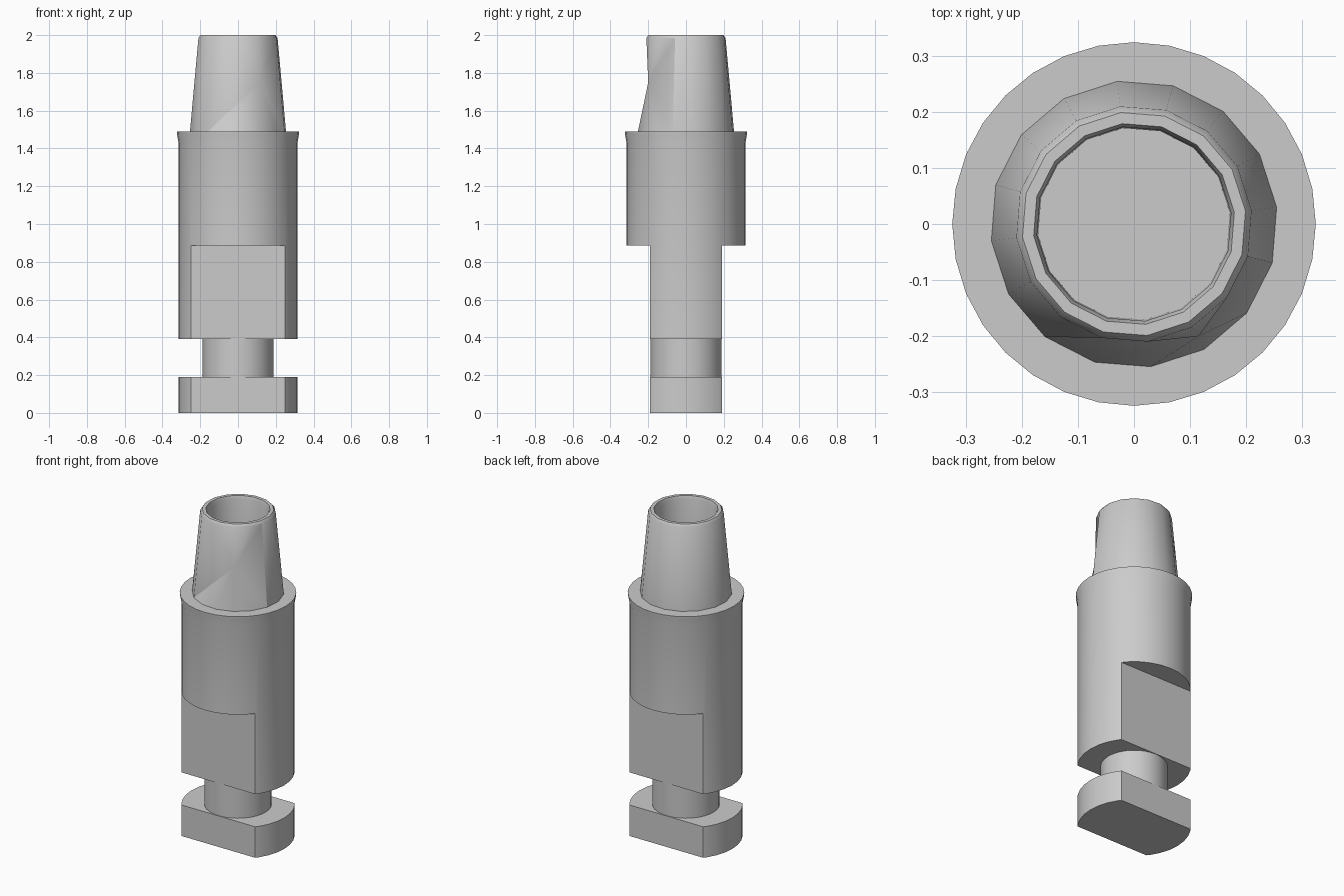
import bpy
import bmesh
from math import cos, sin, radians, tau
from mathutils import Vector

if "Cube" in bpy.data.objects:
    bpy.data.objects.remove(bpy.data.objects["Cube"])

FLAT_Y = 0.19        # half distance between the wrench flats
BODY_R = 0.315

steel = bpy.data.materials.new("plain grey steel")
steel.use_nodes = True
steel.diffuse_color = (0.6, 0.6, 0.6, 1)
steel.node_tree.nodes["Principled BSDF"].inputs["Base Color"].default_value = (0.6, 0.6, 0.6, 1)


def activate(obj):
    bpy.ops.object.select_all(action="DESELECT")
    obj.select_set(True)
    bpy.context.view_layer.objects.active = obj


def finish(name, bm):
    bmesh.ops.recalc_face_normals(bm, faces=bm.faces)
    mesh = bpy.data.meshes.new(name)
    bm.to_mesh(mesh)
    bm.free()
    mesh.materials.append(steel)
    obj = bpy.data.objects.new(name, mesh)
    bpy.context.collection.objects.link(obj)
    return obj


def smooth(obj):
    activate(obj)
    bpy.ops.object.shade_smooth_by_angle(angle=radians(32))


def lathe(profile, sides, turn=0.0):
    """Revolve (radius, z) points and cap both ends; return bmesh and rings."""
    bm = bmesh.new()
    rings = []
    for r, z in profile:
        angles = [turn + tau * i / sides for i in range(sides)]
        rings.append([bm.verts.new((r * cos(a), r * sin(a), z)) for a in angles])
    for low, high in zip(rings, rings[1:]):
        for i in range(sides):
            j = (i + 1) % sides
            bm.faces.new((low[i], low[j], high[j], high[i]))
    bm.faces.new(rings[0])
    bm.faces.new(rings[-1])
    return bm, rings


def cut_flats(obj, z0, z1):
    """Mill two parallel flats, front and back, between two heights."""
    for side in (-1, 1):
        bpy.ops.mesh.primitive_cube_add(size=1, location=(0, side * (FLAT_Y + 0.5), (z0 + z1) / 2))
        cutter = bpy.context.object
        cutter.scale = (2, 1, z1 - z0)
        cutter.hide_render = True
        activate(obj)
        mod = obj.modifiers.new("flat", "BOOLEAN")
        mod.operation = "DIFFERENCE"
        mod.solver = "EXACT"
        mod.object = cutter
        bpy.ops.object.modifier_apply(modifier=mod.name)
        bpy.data.objects.remove(cutter)


# Foot with two flats
foot = finish("foot", lathe([(BODY_R, 0), (BODY_R, 0.19)], 32)[0])
cut_flats(foot, -0.2, 0.4)
smooth(foot)

# Narrow neck between foot and body
smooth(finish("neck", lathe([(0.187, 0.19), (0.187, 0.39)], 32)[0]))

# Main body with a slightly flared upper lip
body_profile = [(BODY_R, 0.39), (BODY_R, 1.43), (0.323, 1.475), (0.324, 1.49)]
body = finish("body", lathe(body_profile, 32)[0])
cut_flats(body, 0.2, 0.885)
smooth(body)

# Tapered hollow nozzle: outer wall, bevelled rim, bore and bore floor
SIDES = 16
nozzle_profile = [(0.256, 1.49), (0.211, 1.985), (0.2, 2.0),
                  (0.18, 2.0), (0.174, 1.98), (0.172, 1.5)]
bm, rings = lathe(nozzle_profile, SIDES, radians(6.7))

# Dent in the front of the nozzle: a fan of triangles to one pushed-in point
lower, upper = rings[0], rings[1]
first, last = 10, 15
old = [f for f in bm.faces
       if any(set(f.verts) == {lower[i], lower[i + 1], upper[i], upper[i + 1]}
              for i in range(first, last))]
bmesh.ops.delete(bm, geom=old, context="FACES_ONLY")
tip = bm.verts.new(Vector((0.115, -0.2, 1.75)))
outline = lower[first:last + 1] + upper[last:first:-1]
for a, b in zip(outline, outline[1:] + outline[:1]):
    bm.faces.new((a, b, tip))
bm.faces.new((lower[first], upper[first + 1], upper[first]))
smooth(finish("nozzle", bm))
